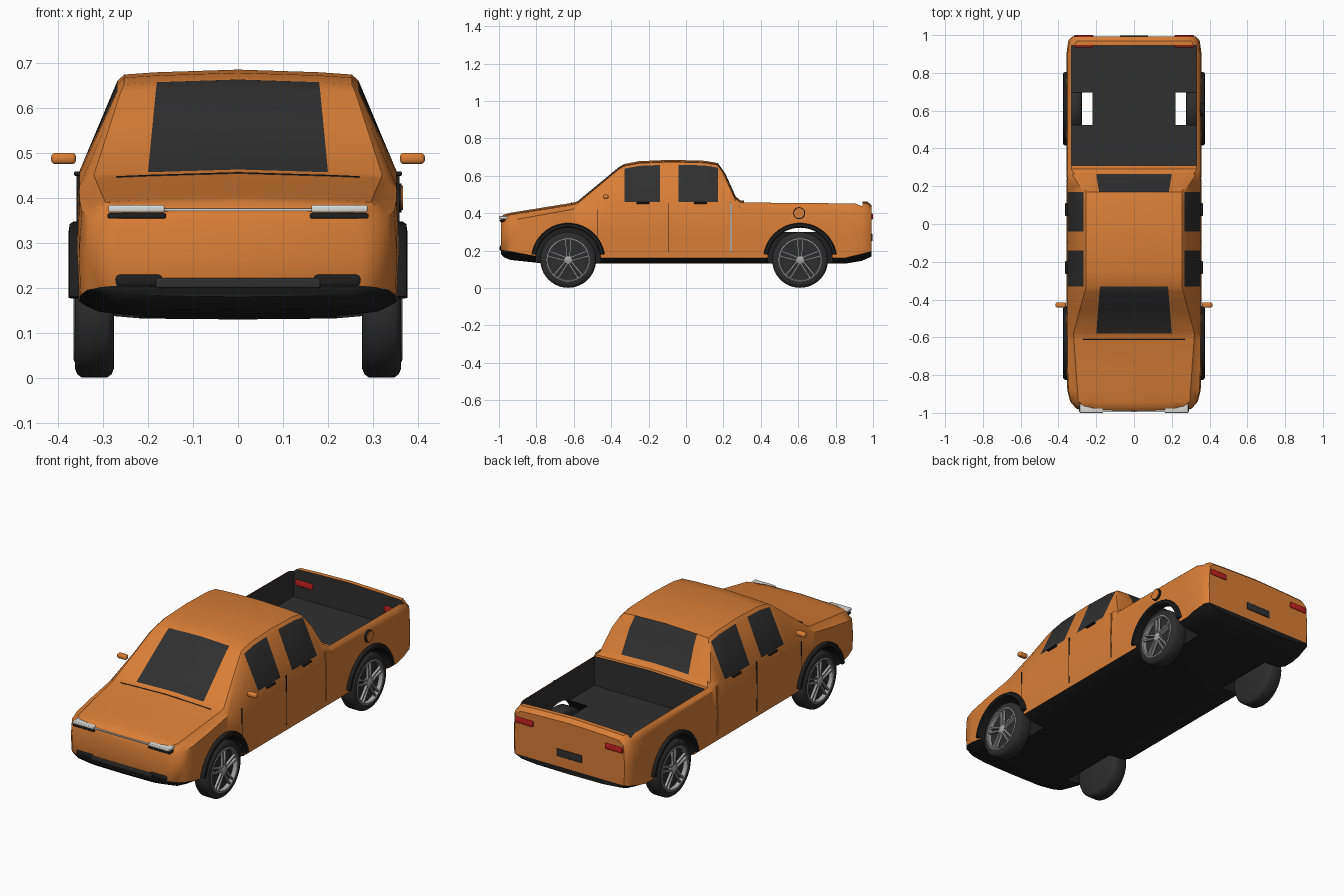
import bpy, bmesh
from math import sin, cos, pi, radians
from mathutils import Matrix, Vector

old = bpy.data.objects.get("Cube")
if old:
    bpy.data.objects.remove(old, do_unlink=True)


def material(name, rgb, rough=0.5):
    m = bpy.data.materials.new(name)
    m.use_nodes = True
    m.diffuse_color = (*rgb, 1)
    bsdf = m.node_tree.nodes["Principled BSDF"]
    bsdf.inputs["Base Color"].default_value = (*rgb, 1)
    bsdf.inputs["Roughness"].default_value = rough
    return m


PAINT = material("orange paint", (0.70, 0.21, 0.037))
TRIM = material("black trim", (0.013, 0.013, 0.013))
GLASS = material("dark glass", (0.029, 0.029, 0.029))
TYRE = material("tyre rubber", (0.026, 0.026, 0.026))
METAL = material("wheel metal", (0.38, 0.38, 0.38))
LAMP = material("white lamp", (0.72, 0.72, 0.70))
RED = material("red lamp", (0.55, 0.015, 0.015))
BODY_MATS = [PAINT, TRIM, GLASS]


def make(name, bm, mats, loc=(0, 0, 0)):
    bmesh.ops.recalc_face_normals(bm, faces=bm.faces)
    me = bpy.data.meshes.new(name)
    bm.to_mesh(me)
    bm.free()
    for m in mats:
        me.materials.append(m)
    ob = bpy.data.objects.new(name, me)
    ob.location = loc
    bpy.context.collection.objects.link(ob)
    return ob


def box(name, lo, hi, mats, index=0, bevel=0):
    lo, hi = Vector(lo), Vector(hi)
    bm = bmesh.new()
    bmesh.ops.create_cube(bm, size=1, matrix=Matrix.Translation((lo + hi) / 2) @ Matrix.Diagonal((*(hi - lo), 1)))
    if bevel:
        bmesh.ops.bevel(bm, geom=bm.edges[:], offset=bevel, segments=3, profile=0.5, affect='EDGES')
    for f in bm.faces:
        f.material_index = index
    return make(name, bm, mats)


def sided_box(name, lo, hi, mats, bevel=0):
    """One box on the +x side and its mirror image."""
    box("left_" + name, lo, hi, mats, 0, bevel)
    box("right_" + name, (-hi[0], lo[1], lo[2]), (-lo[0], hi[1], hi[2]), mats, 0, bevel)


def sweep(name, profile, mats, loc=(0, 0, 0), a0=0, a1=360, steps=48, index=0):
    """Turn a closed (x, radius) profile about the x axis."""
    bm = bmesh.new()
    rings = []
    for s in range(steps + 1):
        a = radians(a0 + (a1 - a0) * s / steps)
        rings.append([bm.verts.new((x, r * cos(a), r * sin(a))) for x, r in profile])
    n = len(profile)
    for p, q in zip(rings, rings[1:]):
        for i in range(n):
            k = (i + 1) % n
            bm.faces.new((p[i], p[k], q[k], q[i]))
    if a1 - a0 < 360:
        bm.faces.new(rings[0])
        bm.faces.new(rings[-1])
    bmesh.ops.remove_doubles(bm, verts=bm.verts, dist=1e-5)
    for f in bm.faces:
        f.material_index = index
    return make(name, bm, mats, loc)


def at(keys, y):
    """Linear interpolation in a list of (y, value)."""
    if y <= keys[0][0]:
        return keys[0][1]
    for (a, u), (b, v) in zip(keys, keys[1:]):
        if y <= b:
            return u + (v - u) * (y - a) / (b - a)
    return keys[-1][1]


# Body lines along the length
width = [(-.99, .27), (-.975, .305), (-.94, .335), (-.88, .35), (-.75, .355), (.9, .355), (.97, .345), (.992, .325)]
floor = [(-.99, .18), (-.975, .165), (-.94, .15), (-.75, .13), (.85, .13), (.94, .145), (.992, .168)]
sill = [(-.99, .205), (-.94, .195), (-.75, .16), (.85, .16), (.992, .195)]
belt = [(-.99, .33), (-.94, .36), (-.61, .42), (-.45, .455), (-.33, .46), (.17, .46), (.265, .455), (.29, .43), (.992, .41)]
edge = [(-.99, .25), (-.94, .31), (-.58, .335), (-.33, .268), (.17, .268), (.265, .33), (.29, .347), (.9, .347), (.992, .31)]
top = [(-.99, .375), (-.975, .392), (-.94, .402), (-.61, .455), (-.58, .463), (-.36, .645), (-.33, .663), (-.25, .678),
       (-.08, .685), (.1, .68), (.17, .668), (.21, .612), (.265, .49), (.29, .468), (.97, .462), (.992, .442)]
pane = [(-.58, .2), (-.33, .18), (.17, .185), (.265, .2)]
SIDE_WINDOWS = [(-.33, -.14), (-.04, .17)]
END_WINDOWS = [(-.58, -.33), (.17, .265)]


def half_section(y):
    w, b, s, t, e = at(width, y), at(floor, y), at(sill, y), at(top, y), at(edge, y)
    m = at(belt, y)
    return [(0, b), (.6 * w, b + .002), (.88 * w, b + .35 * (s - b)), (w, s), (w + .003, (s + m) / 2),
            (w - .003, m), (e, t - .025), (e - .015, t - .011), (at(pane, y), t - .006), (0, t)]


def within(y, spans):
    return any(a < y < b for a, b in spans)


# Lofted body shell with coloured bands
stations = sorted({y for line in (width, floor, belt, top) for y, v in line} | {v for s in SIDE_WINDOWS for v in s})
bm = bmesh.new()
rows = []
for y in stations:
    half = half_section(y)
    right = [bm.verts.new((x, y, z)) for x, z in half]
    left = [r if x == 0 else bm.verts.new((-x, y, z)) for r, (x, z) in zip(right, half)]
    rows.append((right, left))
for j in range(len(rows) - 1):
    mid = (stations[j] + stations[j + 1]) / 2
    for side in (0, 1):
        p, q = rows[j][side], rows[j + 1][side]
        for i in range(len(p) - 1):
            f = bm.faces.new((p[i], p[i + 1], q[i + 1], q[i]))
            if i < 3:
                f.material_index = 1
            elif (i == 5 and within(mid, SIDE_WINDOWS)) or (i == 8 and within(mid, END_WINDOWS)):
                f.material_index = 2
for r, l in (rows[0], rows[-1]):
    for i in range(len(r) - 1):
        f = bm.faces.new(list(dict.fromkeys((r[i], r[i + 1], l[i + 1], l[i]))))
        f.material_index = 1 if i < 3 else 0
body = make("body", bm, BODY_MATS)

# Cut the bed, the gap behind the cab and the wheel wells
WHEELS = {"front": -.63, "rear": .61}
cutters = [box("bed_cutter", (-.33, .31, .30), (.33, .945, .7), BODY_MATS, 2),
           box("gap_cutter", (-.5, .238, .19), (.5, .244, .455), BODY_MATS, 0)]
well = [(.22, 0), (.22, .173), (.5, .173), (.5, 0)]
for y in WHEELS.values():
    for s in (1, -1):
        cutters.append(sweep("well_cutter", [(s * x, r) for x, r in well], BODY_MATS, (0, y, .15), index=1))
bpy.context.view_layer.objects.active = body
for c in cutters:
    c.hide_render = True
    mod = body.modifiers.new("cut", 'BOOLEAN')
    mod.operation, mod.solver, mod.object = 'DIFFERENCE', 'EXACT', c
    bpy.ops.object.modifier_apply(modifier=mod.name)
for c in cutters:
    bpy.data.objects.remove(c, do_unlink=True)

# Wheels and arch flares
tyre = [(-.043, 0), (-.043, .13), (-.038, .142), (-.028, .149), (.028, .149), (.038, .142), (.043, .13),
        (.043, .113), (.02, .108), (.02, 0)]
rim = [(.02, .106), (.044, .106), (.046, .11), (.044, .115), (.02, .115)]
hub = [(.02, 0), (.02, .022), (.04, .022), (.044, .016), (.044, 0)]
flare = [(.34, .172), (.372, .172), (.376, .178), (.374, .192), (.366, .197), (.34, .197)]


def spokes(name, s, loc):
    bm = bmesh.new()
    for k in range(5):
        for side in (-1, 1):
            turn = Matrix.Rotation(2 * pi * k / 5, 4, 'X')
            lean = Matrix.Rotation(side * -.06, 4, 'X')
            size = Matrix.Diagonal((.014, .008, .094, 1))
            bmesh.ops.create_cube(bm, size=1, matrix=turn @ Matrix.Translation((s * .035, side * .011, .062)) @ lean @ size)
    make(name, bm, [METAL], loc)


for end, y in WHEELS.items():
    for side, s in (("left", 1), ("right", -1)):
        name, loc = end + "_" + side, (s * .319, y, .15)
        sweep(name + "_tyre", [(s * x, r) for x, r in tyre], [TYRE], loc)
        sweep(name + "_rim", [(s * x, r) for x, r in rim], [METAL], loc)
        sweep(name + "_hub", [(s * x, r) for x, r in hub], [METAL], loc, steps=24)
        spokes(name + "_spokes", s, loc)
        sweep(name + "_flare", [(s * x, r) for x, r in flare], [TRIM], (0, y, .15), 9, 171, 36)

# Front lamps and bumper pieces
sided_box("headlight", (.163, -1, .368), (.288, -.95, .384), [LAMP], .004)
box("light_bar", (-.17, -.996, .371), (.17, -.97, .376), [LAMP])
sided_box("lamp_trim", (.16, -.996, .354), (.29, -.95, .366), [TRIM], .004)
sided_box("fog_lamp", (.165, -.994, .2), (.275, -.94, .233), [TRIM], .012)
box("lower_grille", (-.183, -.996, .2), (.183, -.96, .222), [GLASS], 0, .004)

# Tail lamps and rear plate
sided_box("tail_lamp", (.215, .935, .367), (.318, 1, .397), [RED], .004)
box("rear_plate", (-.075, .97, .25), (.075, .997, .29), [GLASS], 0, .002)

# Mirrors, handles and door seams
sided_box("mirror", (.36, -.443, .475), (.415, -.415, .5), [PAINT], .009)
for door, y in (("front", -.23), ("rear", .077)):
    sided_box(door + "_handle", (.35, y - .034, .449), (.364, y + .034, .459), [TRIM], .003)
for name, y, z in (("front_seam", -.475, .42), ("middle_seam", -.095, .455)):
    sided_box(name, (.345, y - .002, .19), (.3585, y + .002, z), [TRIM])

# Hood seam following the cowl
curve = bpy.data.curves.new("hood_seam", 'CURVE')
curve.dimensions = '3D'
curve.bevel_depth = .0025
seam = half_section(-.612)
path = [(-.27, seam[8][1] - .003), (-seam[8][0], seam[8][1]), seam[9], seam[8], (.27, seam[8][1] - .003)]
spline = curve.splines.new('POLY')
spline.points.add(len(path) - 1)
for p, (x, z) in zip(spline.points, path):
    p.co = (x, -.612, z, 1)
curve.materials.append(TRIM)
bpy.context.collection.objects.link(bpy.data.objects.new("hood_seam", curve))

# Fuel cap on the left flank
for name, r, x, m in (("fuel_cap_ring", .032, .363, TRIM), ("fuel_cap", .027, .366, PAINT)):
    sweep(name, [(.35, 0), (.35, r), (x, r), (x, 0)], [m], (0, .605, .4), steps=32)

# Smooth shading with sharp edges kept
bpy.ops.object.select_all(action='DESELECT')
for ob in bpy.context.collection.objects:
    if ob.type == 'MESH':
        ob.select_set(True)
bpy.context.view_layer.objects.active = body
bpy.ops.object.shade_smooth_by_angle(angle=radians(35))
